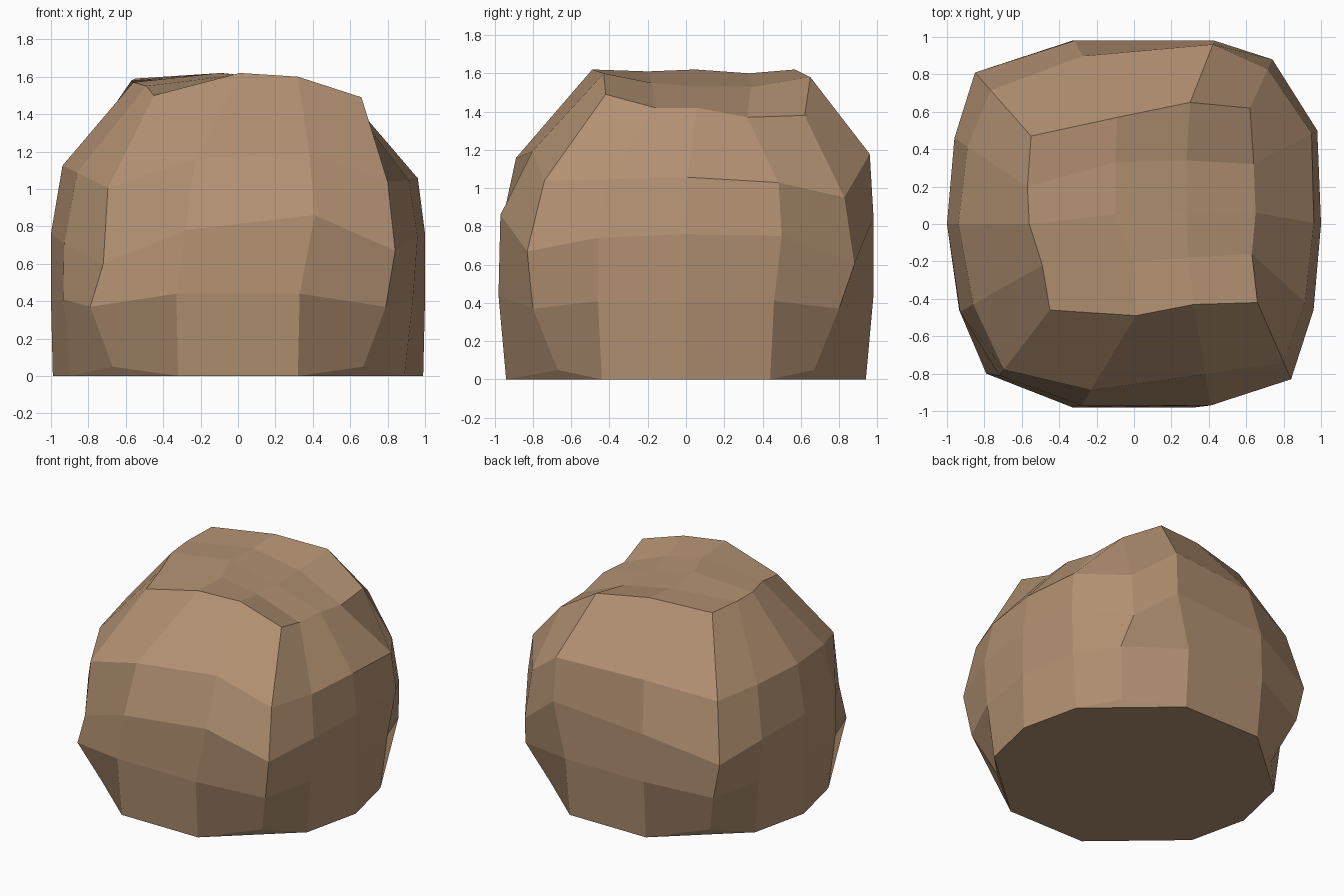
import bpy
import bmesh

if "Cube" in bpy.data.objects:
    bpy.data.objects.remove(bpy.data.objects["Cube"])

# Rings run counter-clockwise from the front-left corner:
# c = corner, f = front/back point, s = side point, m = side middle
KINDS = "cffcsmscffcsms"
N = len(KINDS)

# Widest ring, around z = 0.75
WAIST = [(-.72, -.81, .60), (-.28, -.97, .78), (.41, -.97, .86), (.84, -.83, .67),
         (.96, -.46, .74), (1, 0, .76), (.98, .50, .75), (.74, .88, .60),
         (.43, .98, .85), (-.32, .98, .80), (-.85, .81, .64),
         (-.96, .46, .73), (-1, 0, .76), (-.93, -.47, .71)]

# Rim of the uneven top
RIM = [(-.45, -.46, 1.50), (.01, -.49, 1.62), (.32, -.43, 1.60), (.66, -.42, 1.49),
       (.63, -.16, 1.42), (.65, .06, 1.42), (.64, .32, 1.37), (.62, .62, 1.38),
       (.30, .65, 1.58), (-.09, .57, 1.62), (-.55, .47, 1.59),
       (-.57, .20, 1.58), (-.56, 0, 1.57), (-.49, -.22, 1.55)]

# Inner points of the top, row by row
CROWN = [[(0, -.20, 1.61), (.29, -.18, 1.55)],
         [(-.10, .05, 1.62), (.28, .06, 1.53)],
         [(-.10, .33, 1.60), (.28, .34, 1.53)]]

# How far the shoulder ring leans in from waist to rim
LEAN = [.09, .17, .31, .22, .14, .11, .09, .20, .06, .20, .28, .18, .14, .16]


def sign(v):
    return (v > 0) - (v < 0)


def mirrored_ring(shape):
    """Ring mirrored in x and y from one quadrant's points."""
    return [(sign(w[0]) * shape[k][0], sign(w[1]) * shape[k][1], shape[k][2])
            for k, w in zip(KINDS, WAIST)]


base = mirrored_ring({"c": (.67, .67, .05), "f": (.32, .94, 0),
                      "s": (.89, .44, 0), "m": (.99, 0, 0)})
belly = mirrored_ring({"c": (.79, .80, .37), "f": (.33, .98, .44),
                       "s": (.935, .46, .41), "m": (1, 0, .41)})
shoulder = [(w[0] + (r[0] - w[0]) * t, w[1] + (r[1] - w[1]) * t, w[2] + (r[2] - w[2]) * .45)
            for w, r, t in zip(WAIST, RIM, LEAN)]

bm = bmesh.new()
rings = [[bm.verts.new(p) for p in ring] for ring in (base, belly, WAIST, shoulder, RIM)]

# Sides
for lo, hi in zip(rings, rings[1:]):
    for i in range(N):
        j = (i + 1) % N
        bm.faces.new((lo[i], lo[j], hi[j], hi[i]))

# Top, a 3 by 4 grid inside the rim
rim = rings[-1]
rows = [rim[0:4]]
for n, inner in enumerate(CROWN, 1):
    rows.append([rim[N - n]] + [bm.verts.new(p) for p in inner] + [rim[3 + n]])
rows.append(rim[10:6:-1])
for a, b in zip(rows, rows[1:]):
    for i in range(3):
        bm.faces.new((a[i], a[i + 1], b[i + 1], b[i]))

# Flat underside with chamfered corners
foot = rings[0]
bm.faces.new([v for v, k in zip(foot, KINDS) if k != "c"][::-1])
for i, k in enumerate(KINDS):
    if k == "c":
        bm.faces.new((foot[(i + 1) % N], foot[i], foot[i - 1]))

bmesh.ops.recalc_face_normals(bm, faces=bm.faces)
mesh = bpy.data.meshes.new("boulder")
bm.to_mesh(mesh)
bm.free()

stone = bpy.data.materials.new("brown stone")
stone.diffuse_color = (.45, .285, .17, 1)
stone.use_nodes = True
stone.node_tree.nodes["Principled BSDF"].inputs["Base Color"].default_value = stone.diffuse_color
mesh.materials.append(stone)
bpy.context.collection.objects.link(bpy.data.objects.new("boulder", mesh))
